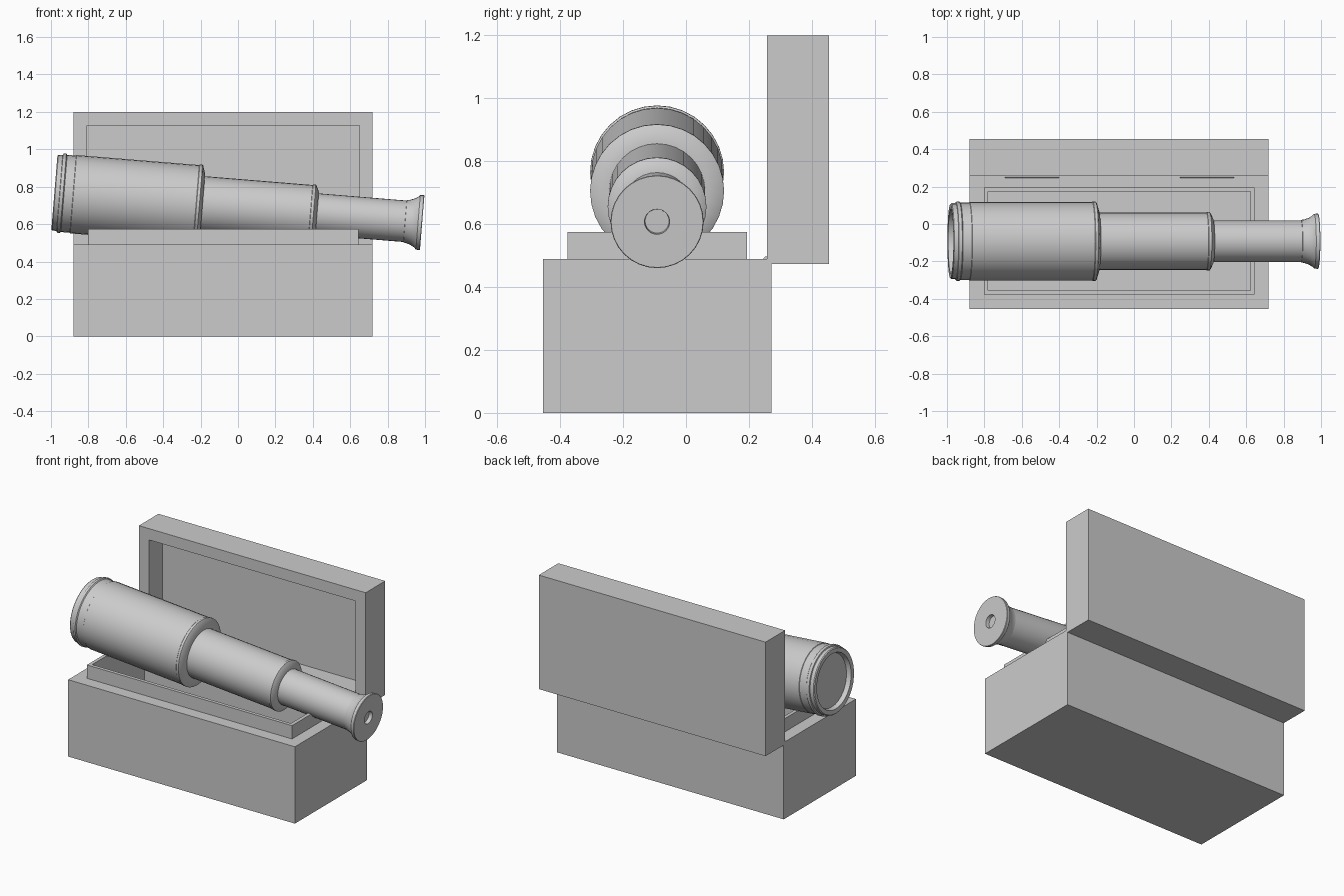
import bpy, bmesh, math
from mathutils import Matrix, Vector

if "Cube" in bpy.data.objects:
    bpy.data.objects.remove(bpy.data.objects["Cube"])


def finish(name, bm):
    bmesh.ops.recalc_face_normals(bm, faces=bm.faces)
    mesh = bpy.data.meshes.new(name)
    bm.to_mesh(mesh)
    bm.free()
    ob = bpy.data.objects.new(name, mesh)
    bpy.context.collection.objects.link(ob)
    return ob


def loft(name, rings):
    """Bridge successive closed rings of points and cap both ends."""
    bm = bmesh.new()
    loops = [[bm.verts.new(p) for p in ring] for ring in rings]
    for a, b in zip(loops, loops[1:]):
        n = len(a)
        for i in range(n):
            bm.faces.new((a[i], a[(i + 1) % n], b[(i + 1) % n], b[i]))
    bm.faces.new(loops[0])
    bm.faces.new(loops[-1])
    return finish(name, bm)


def rect(a0, a1, b0, b1, h, upright=False):
    pts = [(a0, b0), (a1, b0), (a1, b1), (a0, b1)]
    return [(a, h, b) if upright else (a, b, h) for a, b in pts]


def turned(name, profile, matrix, sides=32):
    """Lathe a (distance, radius) profile along the local x axis."""
    rings = []
    for s, r in profile:
        angles = [2 * math.pi * i / sides for i in range(sides)]
        rings.append([matrix @ Vector((s, r * math.cos(t), r * math.sin(t)))
                      for t in angles])
    ob = loft(name, rings)
    bpy.ops.object.select_all(action='DESELECT')
    ob.select_set(True)
    bpy.context.view_layer.objects.active = ob
    bpy.ops.object.shade_smooth_by_angle(angle=math.radians(28))
    return ob


# Chest base with its raised inner lip and cavity
outer = (-0.88, 0.72, -0.455, 0.272)
lip = (-0.802, 0.645, -0.377, 0.194)
cavity = (-0.78, 0.622, -0.355, 0.174)
loft("chest_base", [rect(*outer, 0), rect(*outer, 0.49), rect(*lip, 0.49),
                    rect(*lip, 0.575), rect(*cavity, 0.575),
                    rect(*cavity, 0.08)])

# Open lid standing upright, hollow towards the front
lid = (-0.88, 0.72, 0.473, 1.2)
recess = (-0.807, 0.65, 0.547, 1.128)
loft("chest_lid", [rect(*lid, 0.455, True), rect(*lid, 0.258, True),
                   rect(*recess, 0.258, True), rect(*recess, 0.39, True)])

# Hinge knuckles
for side, x in (("left", -0.69), ("right", 0.245)):
    turned(side + "_hinge", [(0, 0.01), (0.29, 0.01)],
           Matrix.Translation((x, 0.256, 0.488)), 12)

# Telescope, tilted down towards the eyepiece
axis = (Matrix.Translation((0, -0.092, 0.688))
        @ Matrix.Rotation(math.atan(0.0816), 4, 'Y'))

turned("main_barrel", [
    (-0.955, 0.165), (-0.983, 0.172), (-0.985, 0.198), (-0.980, 0.203),
    (-0.957, 0.203), (-0.955, 0.210), (-0.950, 0.213), (-0.938, 0.213),
    (-0.933, 0.207), (-0.885, 0.207), (-0.883, 0.210),
    (-0.225, 0.210), (-0.222, 0.213), (-0.207, 0.213), (-0.203, 0.208),
    (-0.190, 0.165), (-0.190, 0.14)], axis)
turned("middle_draw_tube", [
    (-0.25, 0.153), (0.388, 0.153), (0.390, 0.157), (0.405, 0.157),
    (0.409, 0.152), (0.424, 0.120), (0.424, 0.10)], axis)
turned("rear_draw_tube", [(0.36, 0.111), (0.91, 0.111)], axis)

# Flared eyepiece with a small sight hole
turned("eyepiece", [
    (0.895, 0.108), (0.897, 0.114), (0.912, 0.116), (0.935, 0.124),
    (0.955, 0.135), (0.966, 0.146), (0.985, 0.148), (0.988, 0.146),
    (0.988, 0.04), (0.965, 0.038)], axis)
